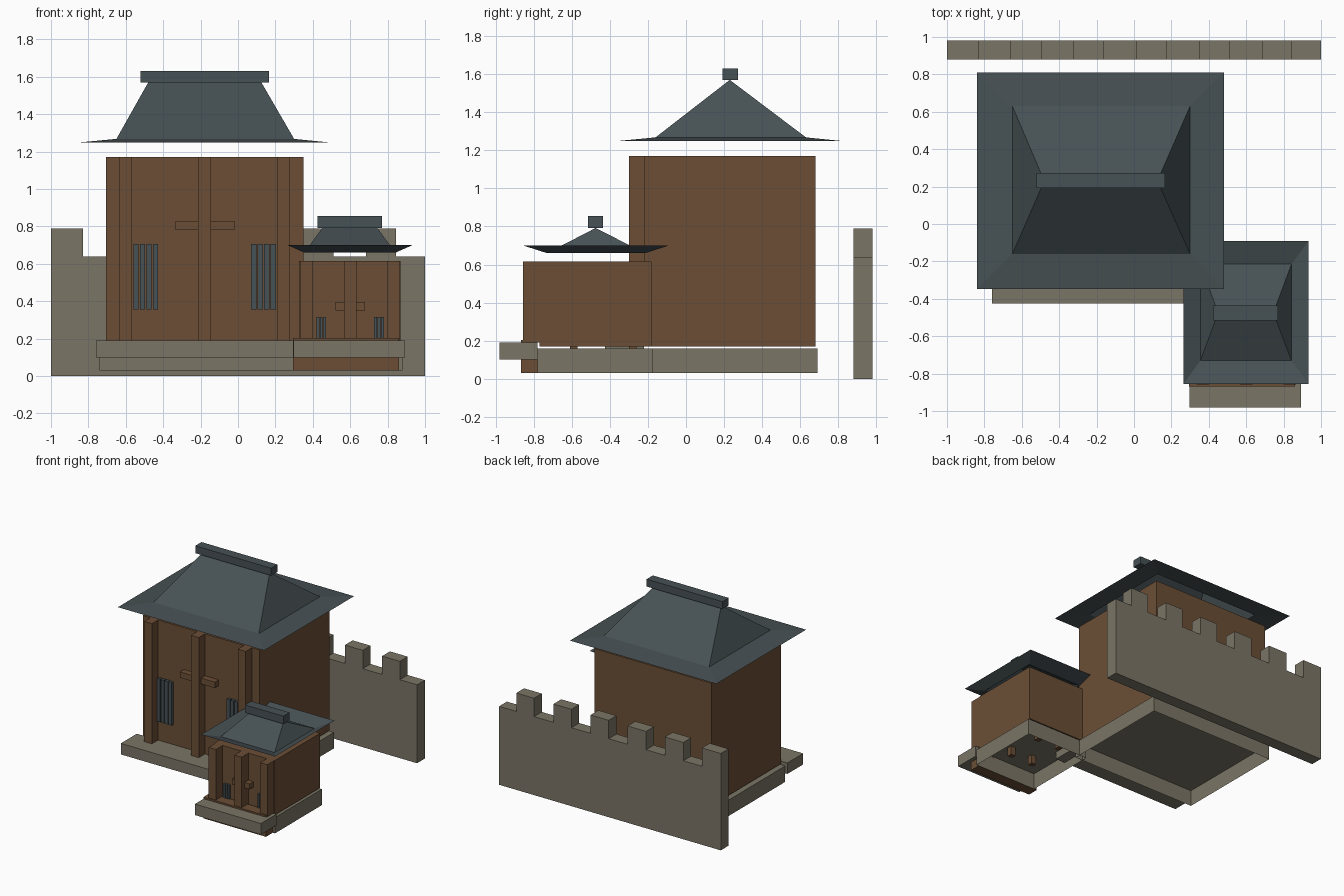
import bpy, bmesh

if "Cube" in bpy.data.objects:
    bpy.data.objects.remove(bpy.data.objects["Cube"])

def mat(name, col):
    m = bpy.data.materials.new(name)
    m.diffuse_color = (*col, 1)
    m.use_nodes = True
    m.node_tree.nodes["Principled BSDF"].inputs["Base Color"].default_value = m.diffuse_color
    return m

TIMBER = mat("brown timber", (0.147, 0.076, 0.036))
STONE = mat("tan stone", (0.198, 0.178, 0.133))
SLATE = mat("slate tile", (0.062, 0.082, 0.089))

def finish(name, bm, m):
    me = bpy.data.meshes.new(name)
    bm.to_mesh(me)
    bm.free()
    me.materials.append(m)
    ob = bpy.data.objects.new(name, me)
    bpy.context.collection.objects.link(ob)
    return ob

def add_box(bm, x, y, z, open_bottom=False):
    v = bmesh.ops.create_cube(bm, size=1)["verts"]
    for p in v:
        p.co = (x[p.co.x > 0], y[p.co.y > 0], z[p.co.z > 0])
    if open_bottom:
        low = [f for f in bm.faces if f.normal.z < -0.9 or
               all(abs(p.co.z - z[0]) < 1e-5 for p in f.verts)]
        bmesh.ops.delete(bm, geom=low, context='FACES')

def boxes(name, m, *specs, open_bottom=False):
    bm = bmesh.new()
    for s in specs:
        add_box(bm, *s, open_bottom=open_bottom)
    return finish(name, bm, m)

def roof(name, rings):
    """Skin a stack of rectangles (x0, x1, y0, y1, z); the last one is the ridge."""
    bm = bmesh.new()
    loops = [[bm.verts.new(p) for p in ((a, c, z), (b, c, z), (b, d, z), (a, d, z))]
             for a, b, c, d, z in rings]
    for lo, hi in zip(loops, loops[1:]):
        for i in range(4):
            j = (i + 1) % 4
            bm.faces.new((lo[i], lo[j], hi[j], hi[i]))
    bmesh.ops.remove_doubles(bm, verts=bm.verts[:], dist=1e-4)
    bmesh.ops.recalc_face_normals(bm, faces=bm.faces[:])
    return finish(name, bm, SLATE)

def slats(name, starts, width, y, z, count=4):
    pitch = width / count
    return boxes(name, SLATE, *[((s + i * pitch, s + (i + 0.8) * pitch), y, z)
                                for s in starts for i in range(count)])

# battlemented wall at the back, one outline extruded through its depth
outline = [(-1, 0)]
for i in range(6):
    a = -1 + 0.337 * i
    b = -0.83 + 0.335 * i
    outline += ([(a, 0.64)] if i else []) + [(a, 0.79), (b, 0.79), (b, 0.64)]
outline += [(1, 0.64), (1, 0)]
bm = bmesh.new()
face = bm.faces.new([bm.verts.new((x, 0.88, z)) for x, z in outline])
ext = bmesh.ops.extrude_face_region(bm, geom=[face])["geom"]
for v in ext:
    if isinstance(v, bmesh.types.BMVert):
        v.co.y = 0.98
if not any(len(f.verts) > 4 and abs(f.calc_center_median().y - 0.88) < 1e-4 for f in bm.faces):
    bm.faces.new([bm.verts.new((x, 0.88, z)) for x, z in outline])
bmesh.ops.recalc_face_normals(bm, faces=bm.faces[:])
finish("battlement_wall", bm, STONE)

# main hall
boxes("hall_base", STONE, ((-0.74, 0.384), (-0.22, 0.69), (0.03, 0.16)), open_bottom=True)
boxes("hall_step", STONE, ((-0.76, 0.404), (-0.425, -0.22), (0.10, 0.19)))
boxes("hall_body", TIMBER, ((-0.705, 0.35), (-0.22, 0.68), (0.17, 1.17)))
boxes("hall_posts", TIMBER, *[((x, x + 0.07), (-0.30, -0.22), (0.17, 1.17))
                              for x in (-0.637, -0.214, 0.209)])
boxes("hall_crossbar", TIMBER, ((-0.335, -0.02), (-0.27, -0.22), (0.78, 0.828)))
slats("hall_window_slats", (-0.56, 0.07), 0.14, (-0.245, -0.22), (0.355, 0.705))
roof("hall_roof", [(-0.84, 0.48, -0.348, 0.81, 1.25), (-0.65, 0.30, -0.16, 0.63, 1.268),
                   (-0.48, 0.125, 0.23, 0.23, 1.57)])
boxes("hall_ridge", SLATE, ((-0.52, 0.165), (0.192, 0.272), (1.57, 1.63)))

# small gatehouse
boxes("gatehouse_base", STONE, ((0.32, 0.88), (-0.78, -0.175), (0.03, 0.16)), open_bottom=True)
boxes("gatehouse_step", STONE, ((0.297, 0.893), (-0.98, -0.78), (0.10, 0.19)))
boxes("gatehouse_sill", TIMBER, ((0.295, 0.86), (-0.868, -0.78), (0.03, 0.203)))
boxes("gatehouse_body", TIMBER, ((0.325, 0.868), (-0.77, -0.18), (0.17, 0.615)))
boxes("gatehouse_posts", TIMBER, *[((x, x + 0.065), (-0.857, -0.77), (0.19, 0.615))
                                   for x in (0.335, 0.568, 0.80)])
boxes("gatehouse_crossbar", TIMBER, ((0.52, 0.68), (-0.82, -0.77), (0.35, 0.395)))
slats("gatehouse_window_slats", (0.42, 0.728), 0.055, (-0.79, -0.77), (0.203, 0.315), 3)
boxes("gatehouse_floor_pegs", TIMBER, *[((x, x + 0.04), (y, y + 0.04), (0.09, 0.18))
                                        for x in (0.48, 0.68) for y in (-0.61, -0.30)])
roof("gatehouse_roof", [(0.265, 0.933, -0.855, -0.09, 0.70), (0.355, 0.842, -0.73, -0.215, 0.66),
                        (0.45, 0.745, -0.475, -0.475, 0.792)])
boxes("gatehouse_ridge", SLATE, ((0.425, 0.77), (-0.515, -0.435), (0.792, 0.855)))
